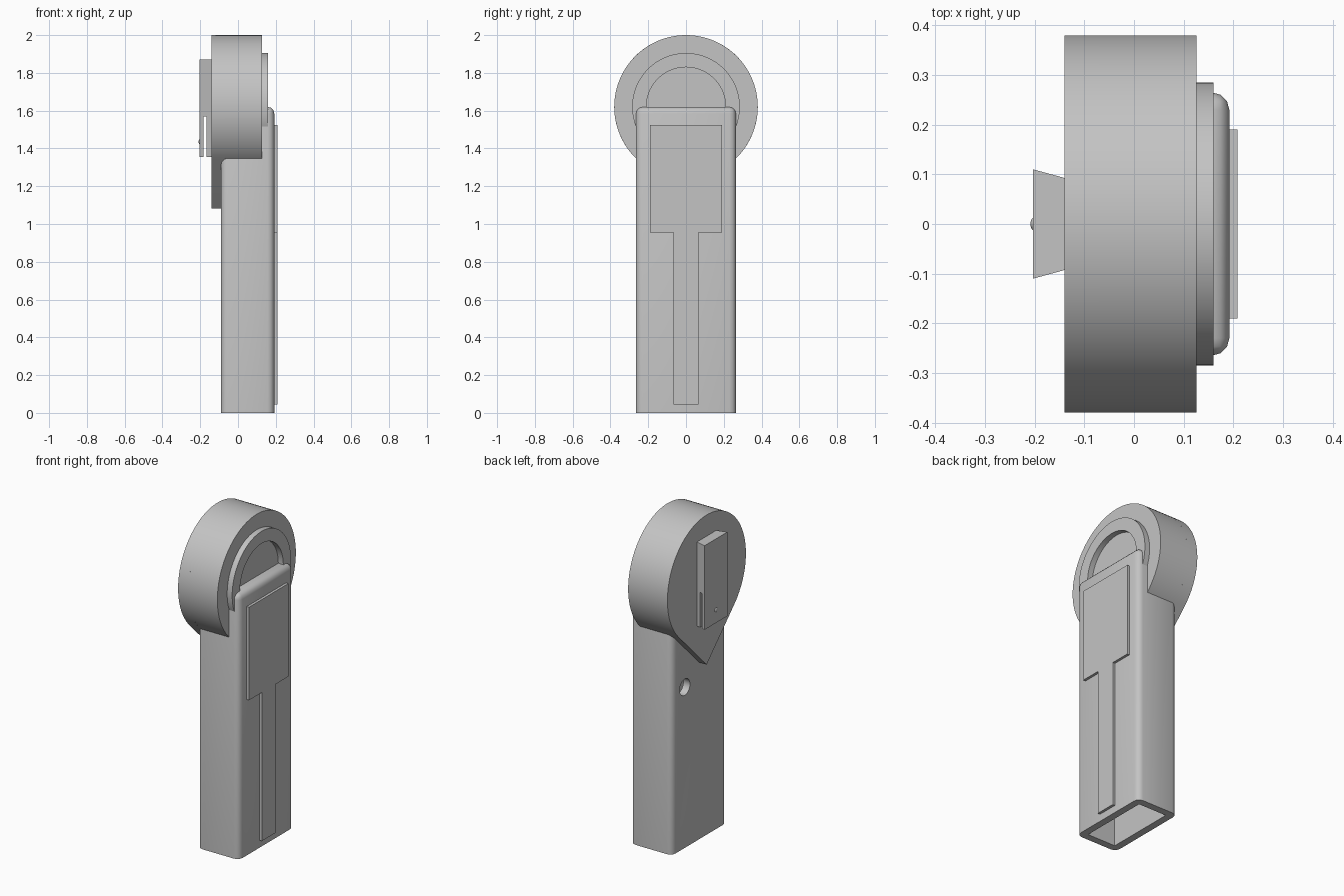
import bpy, bmesh, math
from mathutils import Matrix

if "Cube" in bpy.data.objects:
    bpy.data.objects.remove(bpy.data.objects["Cube"], do_unlink=True)

GREY = (0.55, 0.55, 0.55, 1)
mat = bpy.data.materials.new("plain_grey")
mat.use_nodes = True
mat.diffuse_color = GREY
mat.node_tree.nodes["Principled BSDF"].inputs["Base Color"].default_value = GREY

HEAD_Z, HEAD_R = 1.62, 0.38
BACK_X, FACE_X = -0.14, 0.126


def finish(name, bm):
    bmesh.ops.recalc_face_normals(bm, faces=bm.faces)
    me = bpy.data.meshes.new(name)
    bm.to_mesh(me)
    bm.free()
    me.materials.append(mat)
    ob = bpy.data.objects.new(name, me)
    bpy.context.collection.objects.link(ob)
    return ob


def activate(ob):
    bpy.ops.object.select_all(action="DESELECT")
    ob.select_set(True)
    bpy.context.view_layer.objects.active = ob


def smooth(ob):
    activate(ob)
    bpy.ops.object.shade_smooth_by_angle(angle=math.radians(35))


def prism(name, profile, x0, x1):
    """Extrude a (y, z) outline along x."""
    bm = bmesh.new()
    face = bm.faces.new([bm.verts.new((x0, y, z)) for y, z in profile])
    moved = bmesh.ops.extrude_face_region(bm, geom=[face])["geom"]
    verts = [v for v in moved if isinstance(v, bmesh.types.BMVert)]
    bmesh.ops.translate(bm, verts=verts, vec=(x1 - x0, 0, 0))
    return finish(name, bm)


def box(name, x0, x1, y0, y1, z0, z1):
    return prism(name, [(y0, z0), (y1, z0), (y1, z1), (y0, z1)], x0, x1)


def arc(r, y=0, z=HEAD_Z, start=0, end=2 * math.pi, n=96):
    full = end - start > 6.28
    steps = n if full else n + 1
    return [(y + r * math.cos(start + (end - start) * i / n),
             z + r * math.sin(start + (end - start) * i / n)) for i in range(steps)]


def cut(ob, cutter):
    mod = ob.modifiers.new("cut", "BOOLEAN")
    mod.operation = "DIFFERENCE"
    mod.solver = "EXACT"
    mod.object = cutter
    activate(ob)
    bpy.ops.object.modifier_apply(modifier=mod.name)
    bpy.data.objects.remove(cutter, do_unlink=True)


# Hollow handle, rounded everywhere except its open lower end
bm = bmesh.new()
bmesh.ops.create_cube(bm, size=1, matrix=Matrix.Translation((0.051, 0, 0.81))
                      @ Matrix.Diagonal((0.282, 0.53, 1.62, 1)))
edges = [e for e in bm.edges if max(v.co.z for v in e.verts) > 0.1]
bmesh.ops.bevel(bm, geom=edges, offset=0.035, segments=3, profile=0.5, affect="EDGES")
handle = finish("handle", bm)
cut(handle, box("cavity_cutter", -0.045, 0.148, -0.22, 0.22, -0.1, 1.24))
cut(handle, prism("hole_cutter", arc(0.05, 0.14, 0.985, n=32), -0.2, 0))
smooth(handle)

# Round head with a pointed back plate
smooth(prism("head", arc(HEAD_R), BACK_X + 0.02, FACE_X))
tangent = math.pi / 4
outline = arc(HEAD_R, start=-tangent, end=math.pi + tangent)
outline.append((0, HEAD_Z - HEAD_R * math.sqrt(2)))
smooth(prism("back_plate", outline, BACK_X, -0.07))

# Raised ring on the face
ring = prism("face_ring", arc(0.285), FACE_X - 0.01, 0.16)
cut(ring, prism("ring_cutter", arc(0.21), FACE_X - 0.1, 0.3))
smooth(ring)

# T-shaped raised panel on the handle
prism("raised_panel", [(-0.065, 0.045), (0.065, 0.045), (0.065, 0.955), (0.19, 0.955),
                       (0.19, 1.525), (-0.19, 1.525), (-0.19, 0.955), (-0.065, 0.955)],
      0.18, 0.208)

# Flared clip with a slot that opens downward
bm = bmesh.new()
base = bm.faces.new([bm.verts.new((x, y, 1.355)) for x, y in
                     [(-0.203, -0.11), (-0.203, 0.11), (BACK_X + 0.01, 0.09), (BACK_X + 0.01, -0.09)]])
top = bmesh.ops.extrude_face_region(bm, geom=[base])["geom"]
bmesh.ops.translate(bm, vec=(0, 0, 0.515),
                    verts=[v for v in top if isinstance(v, bmesh.types.BMVert)])
clip = finish("clip", bm)
cut(clip, box("slot_cutter", -0.182, -0.166, -0.2, 0.2, 1.3, 1.57))

# Small nub on the clip
bm = bmesh.new()
bmesh.ops.create_uvsphere(bm, u_segments=20, v_segments=12, radius=0.016,
                          matrix=Matrix.Translation((-0.196, 0, 1.435))
                          @ Matrix.Diagonal((0.8, 1, 1, 1)))
smooth(finish("clip_nub", bm))
